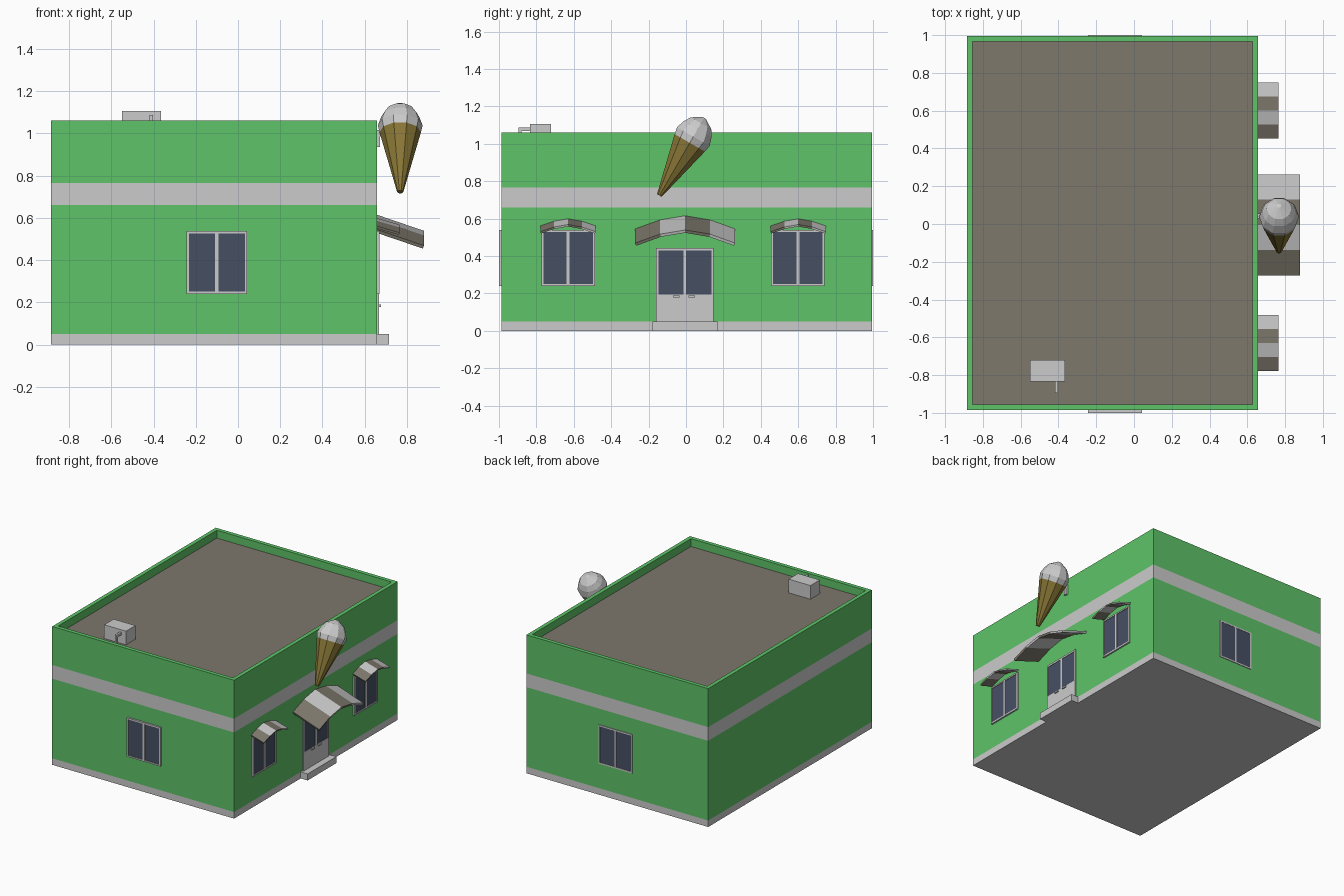
import bpy, bmesh, math
from mathutils import Matrix, Vector

if "Cube" in bpy.data.objects:
    bpy.data.objects.remove(bpy.data.objects["Cube"])


def material(name, rgb):
    m = bpy.data.materials.new(name)
    m.diffuse_color = (*rgb, 1)
    m.use_nodes = True
    m.node_tree.nodes["Principled BSDF"].inputs["Base Color"].default_value = m.diffuse_color
    return m


GREEN = material("wall_green", (0.112, 0.552, 0.138))
ROOF = material("roof_taupe", (0.205, 0.188, 0.15))
GLASS = material("glass_blue", (0.061, 0.08, 0.127))
WAFER = material("wafer", (0.254, 0.188, 0.038))


def finish(name, bm, mats=(None,), loc=(0, 0, 0), rot=(0, 0, 0)):
    me = bpy.data.meshes.new(name)
    bm.to_mesh(me)
    bm.free()
    for m in mats:
        me.materials.append(m)
    ob = bpy.data.objects.new(name, me)
    ob.location, ob.rotation_euler = loc, rot
    bpy.context.collection.objects.link(ob)
    return ob


def boxes(name, parts, mats=(None,), **kw):
    """parts: (x0, x1, y0, y1, z0, z1, material index)"""
    bm = bmesh.new()
    for x0, x1, y0, y1, z0, z1, mi in parts:
        mat = Matrix.Translation(((x0 + x1) / 2, (y0 + y1) / 2, (z0 + z1) / 2)) \
            @ Matrix.Diagonal((x1 - x0, y1 - y0, z1 - z0, 1))
        res = bmesh.ops.create_cube(bm, size=1, matrix=mat)
        for f in {f for v in res["verts"] for f in v.link_faces}:
            f.material_index = mi
    return finish(name, bm, mats, **kw)


def loft(bm, rings, mat_ids, caps):
    loops = [[bm.verts.new(p) for p in ring] for ring in rings]
    n = len(loops[0])
    for a, b, mi in zip(loops, loops[1:], mat_ids):
        for i in range(n):
            j = (i + 1) % n
            bm.faces.new((a[i], a[j], b[j], b[i])).material_index = mi
    bm.faces.new(loops[0][::-1]).material_index = caps[0]
    bm.faces.new(loops[-1]).material_index = caps[1]


# Building shell: plinth, wall, band, wall, parapet, sunken roof
X0, X1, Y0, Y1 = -0.885, 0.657, -0.986, 0.995


def rect(z, inset=0):
    a, b, c, d = X0 + inset, X1 - inset, Y0 + inset, Y1 - inset
    return [(a, c, z), (b, c, z), (b, d, z), (a, d, z)]


bm = bmesh.new()
loft(bm, [rect(0), rect(0.05), rect(0.66), rect(0.765), rect(1.06),
          rect(1.06, 0.03), rect(1.0, 0.03)], [0, 1, 0, 1, 1, 1], (0, 2))
finish("building", bm, (None, GREEN, ROOF))


# Double windows, modelled facing -y and turned to their wall
def window(name, loc, angle, depth):
    w, z0, z1, t = 0.143, 0.24, 0.538, 0.011
    boxes(name, [
        (-w, -w + t, -depth, 0.01, z0, z1, 0), (w - t, w, -depth, 0.01, z0, z1, 0),
        (-0.008, 0.008, -depth, 0.01, z0 + t, z1 - t, 0),
        (-w + t, w - t, -depth, 0.01, z0, z0 + t, 0),
        (-w + t, w - t, -depth, 0.01, z1 - t, z1, 0),
        (-w + t, w - t, -depth * 0.6, 0.01, z0 + t, z1 - t, 1)],
        (None, GLASS), loc=loc, rot=(0, 0, math.radians(angle)))


window("front_window", (-0.1, Y0, 0), 0, 0.014)
window("back_window", (-0.1, Y1, 0), 180, 0.005)
window("side_window_a", (X1, -0.63, 0), 90, 0.012)
window("side_window_b", (X1, 0.598, 0), 90, 0.012)

# Double door with glass uppers and handles
boxes("door", [
    (-0.154, 0.154, -0.010, 0.01, 0.05, 0.193, 0),
    (-0.154, -0.142, -0.010, 0.01, 0.193, 0.444, 0),
    (0.142, 0.154, -0.010, 0.01, 0.193, 0.444, 0),
    (-0.007, 0.007, -0.010, 0.01, 0.193, 0.444, 0),
    (-0.142, 0.142, -0.010, 0.01, 0.43, 0.444, 0),
    (-0.142, 0.142, -0.007, 0.01, 0.193, 0.43, 1),
    (-0.063, -0.03, -0.02, -0.005, 0.178, 0.19, 0),
    (0.02, 0.053, -0.02, -0.005, 0.178, 0.19, 0)],
    (None, GLASS), loc=(X1, -0.006, 0), rot=(0, 0, math.pi / 2))
boxes("door_step", [(X1 - 0.01, 0.716, -0.18, 0.168, 0, 0.05, 0)])


# Striped arched awnings
def awning(name, y, half, heights, x_out, drop, thick):
    bm = bmesh.new()
    rows = []
    for k, z in zip((-1, -0.5, 0, 0.5, 1), heights + heights[-2::-1]):
        rows.append((bm.verts.new((X1, y + k * half, z)),
                     bm.verts.new((x_out, y + k * half, z - drop))))
    for i, (a, b) in enumerate(zip(rows, rows[1:])):
        bm.faces.new((a[0], a[1], b[1], b[0])).material_index = (i + 1) % 2
    ob = finish(name, bm, (None, ROOF))
    mod = ob.modifiers.new("thickness", "SOLIDIFY")
    mod.thickness, mod.offset = thick, -1


awning("door_awning", -0.005, 0.267, [0.545, 0.593, 0.615], 0.88, 0.076, 0.016)
for tag, y in (("a", -0.631), ("b", 0.6)):
    awning("window_awning_" + tag, y, 0.148, [0.561, 0.586, 0.599], 0.765, 0.031, 0.011)


# Tilted ice cream sign: wafer cone and faceted scoop
def lathe(name, profile, mat, sides=10):
    bm = bmesh.new()
    rings = [[(r * math.cos(2 * math.pi * i / sides), r * math.sin(2 * math.pi * i / sides), z)
              for i in range(sides)] for r, z in profile]
    loft(bm, rings, [0] * (len(rings) - 1), (0, 0))
    finish(name, bm, (mat,), loc=(0.768, 0.02, 1.005), rot=(math.radians(-30), 0, 0))


lathe("cone", [(0.015, -0.325), (0.098, 0)], WAFER)
lathe("scoop", [(0.098, 0), (0.106, 0.038), (0.09, 0.085), (0.066, 0.121), (0.012, 0.154)], None)
boxes("sign_bracket", [(X1 - 0.005, 0.672, 0.03, 0.055, 0.935, 1.015, 0),
                       (0.672, 0.72, 0.034, 0.051, 0.985, 1.005, 0)])

# Rooftop unit with a bent pipe
boxes("roof_unit", [(-0.55, -0.365, -0.835, -0.721, 0.999, 1.105, 0)])
boxes("roof_unit_pipe", [(-0.418, -0.402, -0.895, -0.83, 1.068, 1.086, 0),
                         (-0.418, -0.402, -0.895, -0.879, 0.999, 1.068, 0)])
